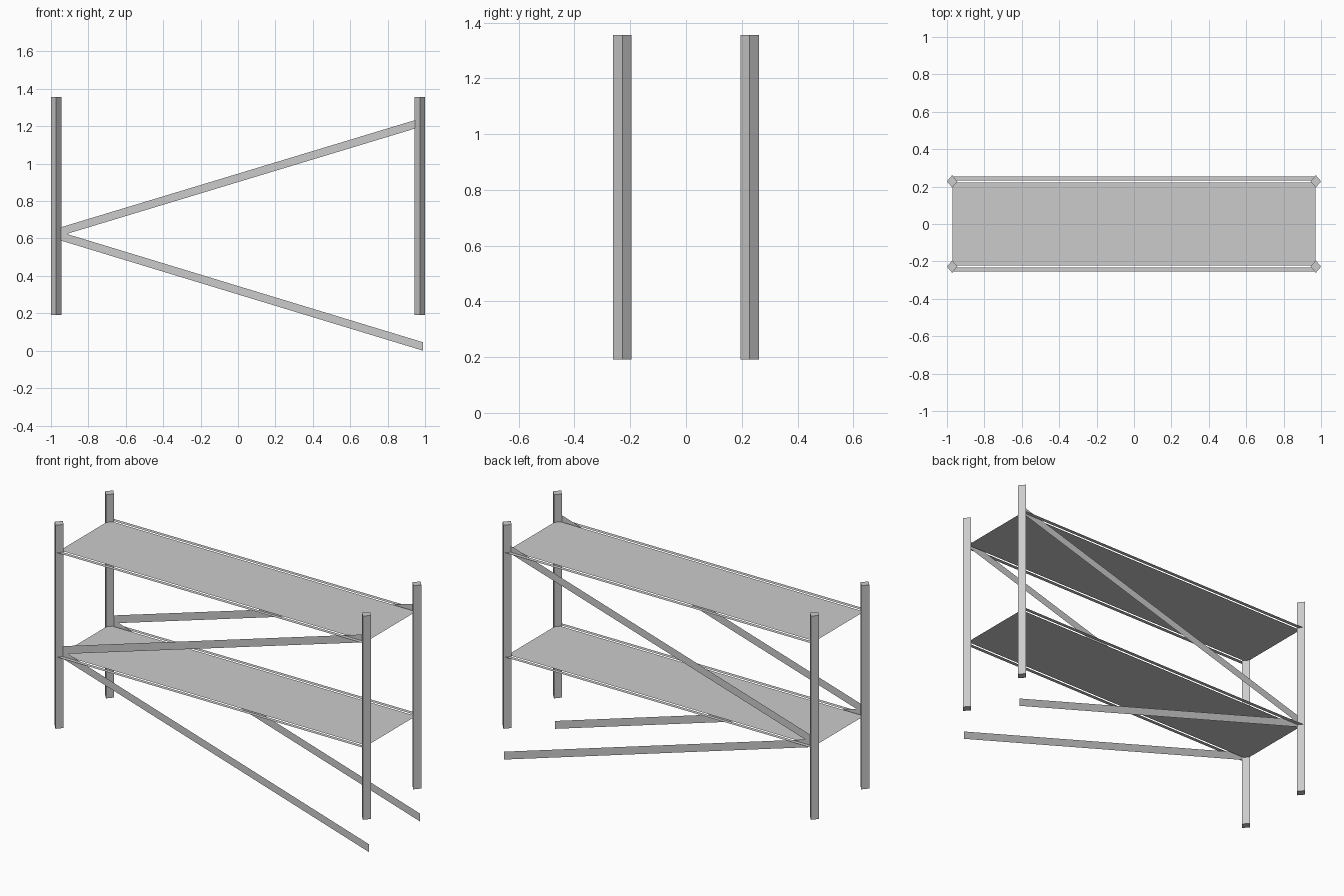
import bpy

if "Cube" in bpy.data.objects:
    bpy.data.objects.remove(bpy.data.objects["Cube"])

POST_X, POST_Y = 0.972, 0.228      # post centres
SHELF_Z = (0.601, 1.198)


def make(name, verts, faces):
    mesh = bpy.data.meshes.new(name)
    mesh.from_pydata(verts, [], faces)
    mesh.update()
    obj = bpy.data.objects.new(name, mesh)
    bpy.context.collection.objects.link(obj)
    return obj


def sheet(name, x, y0, y1, z):
    """Thin horizontal sheet, spanning -x..x."""
    return make(name, [(-x, y0, z), (x, y0, z), (x, y1, z), (-x, y1, z)], [(0, 1, 2, 3)])


def post(name, cx, cy, z0=0.192, z1=1.356, rx=0.028, ry=0.033):
    """Upright with a diamond cross-section."""
    ring = [(cx + rx, cy), (cx, cy + ry), (cx - rx, cy), (cx, cy - ry)]
    verts = [(x, y, z) for z in (z0, z1) for x, y in ring]
    sides = [(i, (i + 1) % 4, (i + 1) % 4 + 4, i + 4) for i in range(4)]
    return make(name, verts, sides + [(3, 2, 1, 0), (4, 5, 6, 7)])


def brace(name, y, z_left, z_right, x=0.99, h=0.045):
    """Flat sloping strip with vertical ends."""
    verts = [(-x, y, z_left), (x, y, z_right), (x, y, z_right + h), (-x, y, z_left + h)]
    return make(name, verts, [(0, 1, 2, 3) if y < 0 else (3, 2, 1, 0)])


for side, s in (("front", -1), ("back", 1)):
    # Uprights
    post(f"{side}_left_post", -POST_X, s * POST_Y)
    post(f"{side}_right_post", POST_X, s * POST_Y)
    # Diagonal braces meeting at the left post
    brace(f"{side}_lower_brace", s * 0.23, 0.602, 0.0)
    brace(f"{side}_upper_brace", s * 0.23, 0.602, 1.201)

for level, z in zip(("lower", "upper"), SHELF_Z):
    # Shelf panel and the separate edge strips beside it
    sheet(f"{level}_shelf", 0.971, -0.222, 0.222, z)
    sheet(f"{level}_front_edge_strip", 0.971, -0.254, -0.232, z)
    sheet(f"{level}_back_edge_strip", 0.971, 0.232, 0.254, z)
